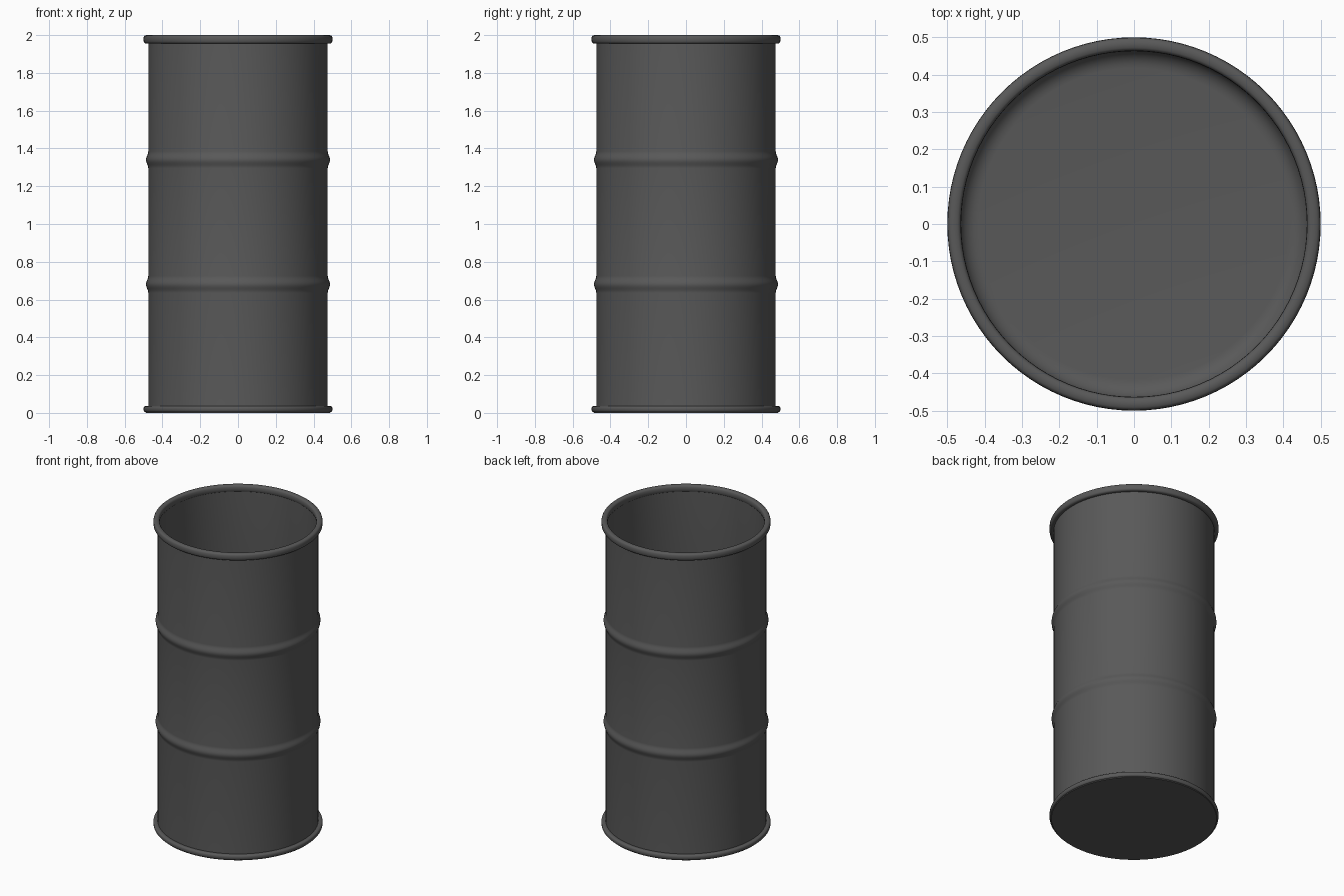
import bpy, bmesh, math

if "Cube" in bpy.data.objects:
    bpy.data.objects.remove(bpy.data.objects["Cube"])

SIDES = 96
WALL = 0.475      # outer wall radius
THICK = 0.008     # sheet thickness
RIBS = (0.68, 1.34)

mat = bpy.data.materials.new("dark_steel")
mat.diffuse_color = (0.1, 0.1, 0.1, 1)
mat.use_nodes = True
mat.node_tree.nodes["Principled BSDF"].inputs["Base Color"].default_value = mat.diffuse_color


def lathe(name, profile, closed=False):
    """Spin an (r, z) profile round the z axis."""
    bm = bmesh.new()
    rings = []
    for r, z in profile:
        if r < 1e-5:
            rings.append([bm.verts.new((0, 0, z))] * SIDES)
        else:
            rings.append([bm.verts.new((r * math.cos(2 * math.pi * i / SIDES),
                                        r * math.sin(2 * math.pi * i / SIDES), z))
                          for i in range(SIDES)])
    pairs = list(zip(rings, rings[1:]))
    if closed:
        pairs.append((rings[-1], rings[0]))
    for a, b in pairs:
        for i in range(SIDES):
            j = (i + 1) % SIDES
            bm.faces.new(list(dict.fromkeys((a[i], a[j], b[j], b[i]))))
    bmesh.ops.recalc_face_normals(bm, faces=bm.faces)
    me = bpy.data.meshes.new(name)
    bm.to_mesh(me)
    bm.free()
    ob = bpy.data.objects.new(name, me)
    bpy.context.collection.objects.link(ob)
    me.materials.append(mat)
    bpy.context.view_layer.objects.active = ob
    ob.select_set(True)
    bpy.ops.object.shade_smooth_by_angle(angle=math.radians(40))
    ob.select_set(False)
    return ob


def ribbed(radius):
    """Wall line from bottom to top with a rounded bump at each rib."""
    pts = [(radius, 0.05)]
    for zc in RIBS:
        for k in range(-6, 7):
            t = k / 6
            pts.append((radius + 0.012 * (1 + math.cos(math.pi * t)) / 2, zc + 0.045 * t))
    pts.append((radius, 1.98))
    return pts


def rolled_rim(name, z0, z1, r0=0.463, r1=0.5):
    """Rounded ring between two radii and two heights."""
    rc, zc, a, b = (r0 + r1) / 2, (z0 + z1) / 2, (r1 - r0) / 2, (z1 - z0) / 2
    pts = []
    for k in range(16):
        t = 2 * math.pi * k / 16
        c, s = math.cos(t), math.sin(t)
        pts.append((rc + a * math.copysign(abs(c) ** 0.7, c),
                    zc + b * math.copysign(abs(s) ** 0.7, s)))
    return lathe(name, pts, closed=True)


# Body: underside, ribbed outer wall, inner wall, filleted floor
inner_r = WALL - THICK
fillet = [(inner_r - 0.05 * (1 - math.cos(t)), 0.07 - 0.05 * math.sin(t))
          for t in (math.pi / 2 * k / 6 for k in range(7))]
inner = [p for p in reversed(ribbed(inner_r)) if p[1] > 0.1]
lathe("drum_body", [(0, 0.002), (WALL, 0.002)] + ribbed(WALL) + inner
      + fillet + [(0, 0.02)])

# Rolled rims at top and bottom
rolled_rim("top_rim", 1.955, 2.0)
rolled_rim("bottom_rim", 0.004, 0.036, r0=0.466)

# Flat base plate
lathe("base_plate", [(0, 0), (0.488, 0), (0.492, 0.008), (0, 0.008)])
